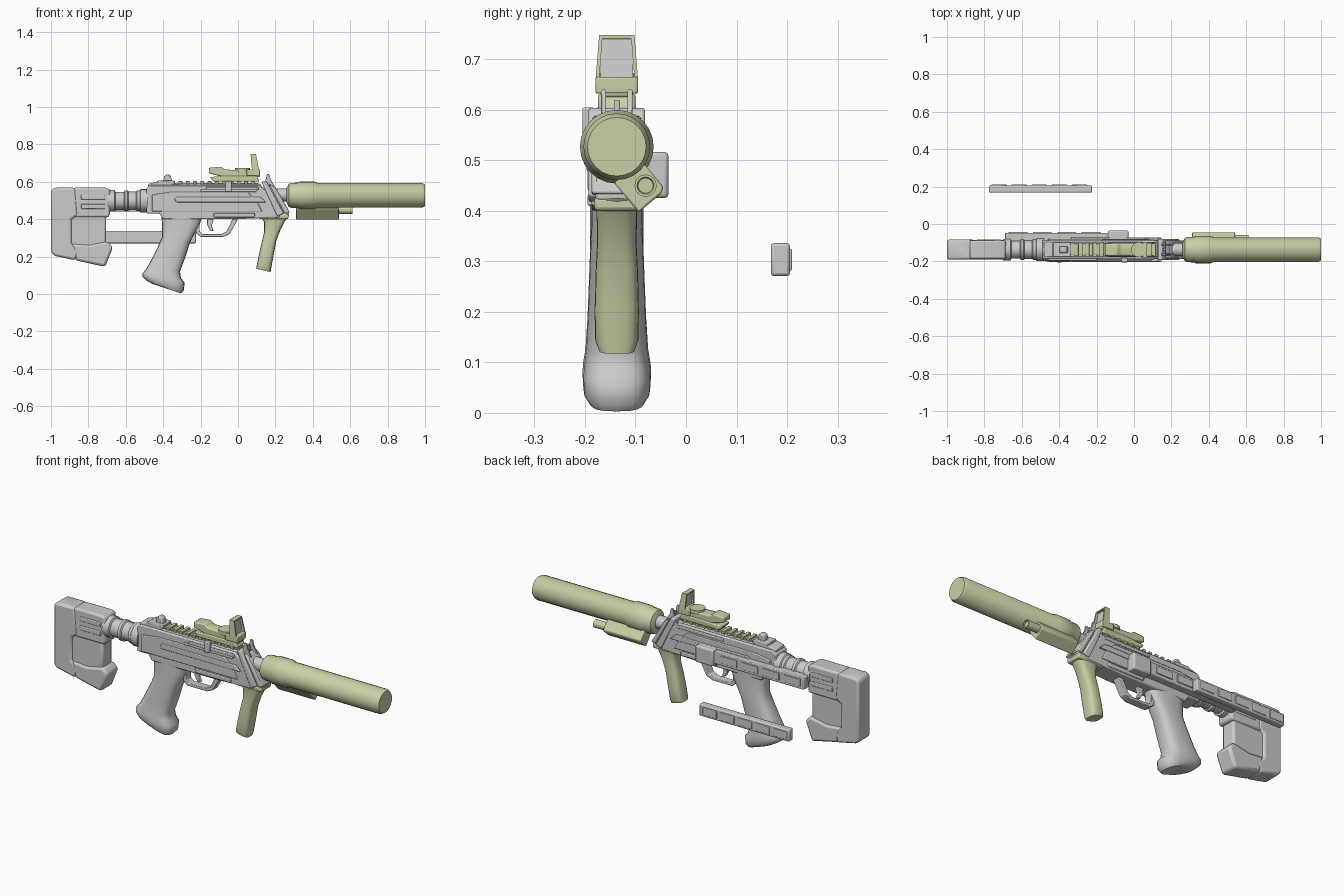
import bpy, math

Y = -0.137  # centre plane of the main body
olive = bpy.data.materials.new("olive")
olive.diffuse_color = (0.58, 0.63, 0.38, 1)


def skin(name, rings, mat=None, bevel=0.0, smooth=35):
    """Closed solid through a list of equal-length rings."""
    n = len(rings[0])
    verts = [p for r in rings for p in r]
    faces = [tuple(range(n)), tuple(reversed(range(len(verts) - n, len(verts))))]
    for i in range(len(rings) - 1):
        for j in range(n):
            k = (j + 1) % n
            faces.append((i * n + j, i * n + n + j, i * n + n + k, i * n + k))
    me = bpy.data.meshes.new(name)
    me.from_pydata(verts, [], faces)
    ob = bpy.data.objects.new(name, me)
    bpy.context.collection.objects.link(ob)
    bpy.ops.object.select_all(action='DESELECT')
    bpy.context.view_layer.objects.active = ob
    ob.select_set(True)
    bpy.ops.object.mode_set(mode='EDIT')
    bpy.ops.mesh.select_all(action='SELECT')
    bpy.ops.mesh.normals_make_consistent(inside=False)
    bpy.ops.object.mode_set(mode='OBJECT')
    bpy.ops.object.shade_smooth_by_angle(angle=math.radians(smooth))
    if mat:
        me.materials.append(mat)
    if bevel:
        m = ob.modifiers.new("bevel", 'BEVEL')
        m.width, m.segments, m.limit_method = bevel, 2, 'ANGLE'
    return ob


def prism(name, pts, half, mat=None, bevel=0.006, y=Y):
    """Side profile (x, z) extruded across y."""
    return skin(name, [[(x, y + s * half, z) for x, z in pts] for s in (-1, 1)], mat, bevel)


def box(name, x, y, z, mat=None, bevel=0.004):
    pts = [(x[0], z[0]), (x[1], z[0]), (x[1], z[1]), (x[0], z[1])]
    return prism(name, pts, (y[1] - y[0]) / 2, mat, bevel, (y[0] + y[1]) / 2)


def lathe(name, prof, z, y=Y, mat=None, n=24):
    """Turned part along x, profile is (x, radius)."""
    ring = [2 * math.pi * i / n for i in range(n)]
    return skin(name, [[(x, y + r * math.cos(a), z + r * math.sin(a)) for a in ring]
                       for x, r in prof], mat)


def grip(name, rows, mat=None, n=20):
    """Rounded handle; each row is back (x, z), front (x, z), half width."""
    rings = []
    for bx, bz, fx, fz, w in rows:
        ring = []
        for i in range(n):
            a = 2 * math.pi * i / n
            c, s = [math.copysign(abs(v) ** 0.65, v) for v in (math.cos(a), math.sin(a))]
            ring.append(((bx + fx) / 2 + c * (fx - bx) / 2, Y + s * w,
                         (bz + fz) / 2 + c * (fz - bz) / 2))
        rings.append(ring)
    return skin(name, rings, mat, 0, 50)


# Shoulder stock: pad, upper sleeve, recessed web and foot
prism("stock_pad", [(-1, .225), (-.985, .205), (-.87, .18), (-.85, .23), (-.89, .27), (-.89, .40),
                    (-.855, .42), (-.87, .568), (-.98, .568), (-1, .555)], .053, bevel=.014)
prism("stock_sleeve", [(-.88, .41), (-.69, .41), (-.685, .43), (-.685, .56), (-.71, .568), (-.88, .568)],
      .05, bevel=.01)
box("stock_web", (-.9, -.705), (Y - .042, Y + .042), (.25, .42), bevel=.012)
prism("stock_foot", [(-.89, .27), (-.87, .18), (-.71, .145), (-.668, .25), (-.70, .282), (-.80, .262)],
      .052, bevel=.014)
for s in (-1, 1):
    for z in (.455, .505):
        box("stock_slot_rib", (-.84, -.71), (Y + s * .05 - .004, Y + s * .05 + .004), (z, z + .025))

# Buffer tube with collars
lathe("stock_tube", [(-.70, .058), (-.66, .058), (-.655, .048), (-.61, .048), (-.605, .056), (-.59, .056),
                     (-.585, .049), (-.545, .049), (-.54, .056), (-.525, .056), (-.52, .062),
                     (-.48, .062)], .498)

# Receiver
prism("receiver", [(-.49, .43), (-.49, .565), (-.47, .582), (.11, .582), (.15, .55), (.225, .41), (.0, .40),
                   (-.40, .40), (-.42, .43)], .05)
prism("receiver_top", [(-.48, .55), (-.48, .588), (-.44, .598), (-.35, .598), (-.35, .588), (.12, .588),
                       (.14, .55)], .04)
for s in (-1, 1):
    prism("side_panel", [(-.46, .44), (-.46, .53), (-.36, .545), (.05, .545), (.10, .50), (.13, .44)],
          .006, y=Y + s * .052, bevel=.004)
    prism("side_ridge", [(-.33, .49), (-.34, .505), (-.33, .518), (.12, .518), (.15, .49)],
          .008, y=Y + s * .057, bevel=.004)
    box("lower_ridge", (-.13, .09), (Y + s * .052 - .006, Y + s * .052 + .006), (.41, .432))
    box("upper_ridge", (-.17, .11), (Y + s * .05 - .005, Y + s * .05 + .005), (.555, .572))
box("charging_handle", (-.068, -.035), (Y - .068, Y - .045), (.545, .605))
box("handle_track", (-.2, .1), (Y - .057, Y - .045), (.545, .558))

# Slanted front frame
prism("front_frame", [(.125, .60), (.15, .605), (.245, .43), (.21, .415)], .056)
prism("front_core", [(.13, .57), (.20, .57), (.27, .45), (.27, .42), (.18, .42)], .042)
prism("front_brace", [(.165, .59), (.19, .575), (.278, .435), (.25, .43)], .05)
lathe("barrel", [(.18, .035), (.30, .035)], .53)

# Trigger, guard and pistol grip
prism("trigger_guard", [(-.23, .40), (-.225, .325), (-.20, .305), (-.08, .305), (-.045, .32), (.0, .40),
                        (-.03, .40), (-.06, .335), (-.09, .32), (-.19, .32), (-.205, .335), (-.205, .40)],
      .022, bevel=.003)
prism("trigger", [(-.165, .40), (-.13, .40), (-.14, .365), (-.13, .335), (-.15, .34), (-.165, .37)], .01,
      bevel=.003)
grip("pistol_grip", [(-.41, .42, -.19, .42, .05), (-.405, .36, -.205, .37, .051),
                     (-.405, .305, -.225, .335, .053), (-.43, .25, -.255, .28, .055),
                     (-.465, .18, -.28, .20, .058), (-.49, .135, -.31, .12, .062),
                     (-.51, .11, -.305, .085, .067), (-.512, .095, -.285, .06, .068),
                     (-.495, .075, -.29, .018, .066), (-.46, .055, -.305, .003, .055)])

# Front handle
box("foregrip_base", (.11, .27), (Y - .045, Y + .045), (.40, .428), olive, .008)
grip("foregrip", [(.115, .42, .275, .425, .045), (.14, .385, .26, .405, .04), (.14, .33, .228, .345, .039),
                  (.125, .27, .205, .285, .042), (.11, .20, .19, .205, .044), (.10, .15, .178, .14, .043),
                  (.098, .135, .174, .117, .036)], olive)

# Suppressor
lathe("suppressor", [(.26, .04), (.272, .062), (.285, .067), (.32, .068), (.33, .073), (.41, .073),
                     (.425, .066), (.985, .066), (1.0, .058)], .527, mat=olive)

# Tilted aiming module under the suppressor
c, s = math.cos(math.radians(40)), math.sin(math.radians(40))
sq = [(-.034, -.038), (.026, -.038), (.036, -.03), (.036, .03), (.026, .038), (-.034, .038)]
skin("laser_body", [[(x, -.092 + a * c - b * s, .448 + a * s + b * c) for a, b in sq]
                    for x in (.31, .54)], olive, .004)
lathe("laser_lens", [(.53, .022), (.612, .022), (.612, .017), (.606, .015)], .45, -.08, olive, 16)

# Toothed top rail and iron sights
box("rail_base", (-.44, .11), (Y - .026, Y + .026), (.58, .594), olive, .002)
for i in range(14):
    x = -.435 + i * .039
    box("rail_tooth", (x, x + .02), (Y - .035, Y + .035), (.588, .603), olive, .002)
prism("rear_sight", [(-.40, .59), (-.395, .63), (-.38, .64), (-.36, .635), (-.35, .59)], .018)
box("rear_sight_foot", (-.43, -.34), (Y - .04, Y + .04), (.585, .606))
for s in (-1, 1):
    prism("front_sight_wing", [(.14, .58), (.155, .64), (.168, .64), (.175, .61), (.20, .57)], .005,
          y=Y + s * .026, bevel=.002)
box("front_sight_post", (.155, .17), (Y - .006, Y + .006), (.57, .62), bevel=.002)

# Reflex sight
prism("optic_mount", [(-.13, .60), (-.15, .625), (-.06, .632), (.10, .632), (.115, .60)], .037, olive)
prism("optic_body", [(-.155, .645), (-.155, .675), (-.09, .68), (-.07, .665), (.06, .66), (.112, .665),
                     (.118, .625), (-.08, .625)], .032, olive)
box("optic_base", (.045, .118), (Y - .042, Y + .042), (.632, .665), olive)
bpy.ops.mesh.primitive_cylinder_add(vertices=20, radius=.04, depth=.02, location=(.025, Y, .663))
knob = bpy.context.object
knob.name = "optic_knob"
knob.data.materials.append(olive)
bpy.ops.object.shade_smooth_by_angle(angle=math.radians(35))
for s in (-1, 1):
    skin("lens_post", [[(x0, Y + s * (w - .007), z), (x1, Y + s * (w - .007), z), (x1, Y + s * w, z),
                        (x0, Y + s * w, z)] for x0, x1, w, z in
                       ((.075, .113, .042, .66), (.067, .096, .035, .748))], olive)
box("lens_top", (.067, .096), (Y - .035, Y + .035), (.74, .748), olive, .002)
prism("lens_glass", [(.087, .66), (.097, .66), (.085, .743), (.075, .743)], .032, bevel=0)

# Side magazine: fitted bar with its housing
box("side_magazine", (-.69, -.10), (-.092, -.047), (.44, .508))
box("magazine_housing", (-.14, -.03), (-.10, -.035), (.425, .517), bevel=.008)
for i in range(4):
    x = -.67 + i * .13
    box("magazine_rib", (x, x + .10), (-.052, -.042), (.455, .495), bevel=.002)

# Spare magazine lying apart
box("spare_magazine", (-.775, -.225), (.168, .206), (.271, .336), bevel=.006)
for i in range(5):
    x = -.765 + i * .108
    box("spare_rib", (x, x + .085), (.20, .21), (.282, .325), bevel=.003)
